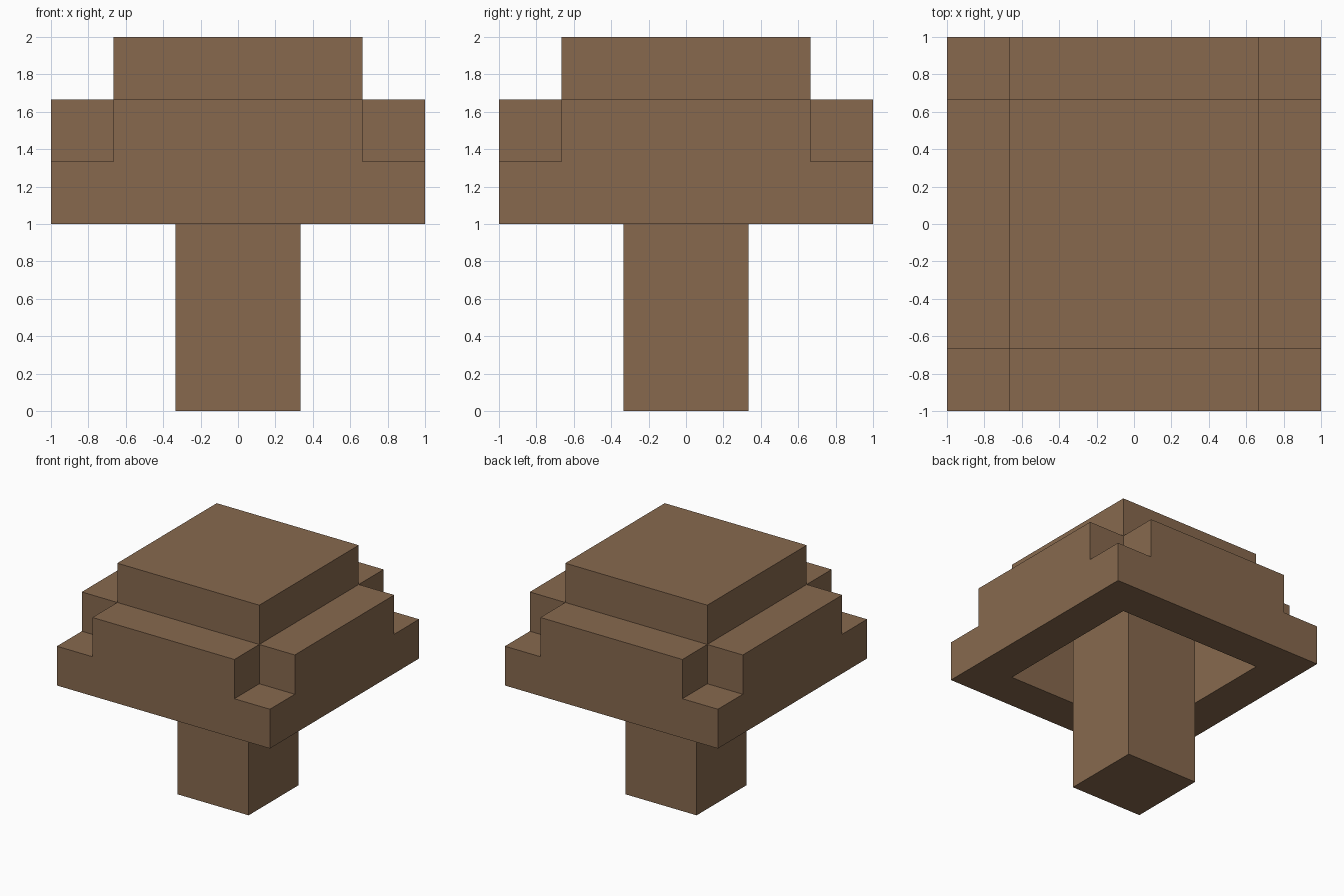
import bpy
import bmesh
from math import radians
from mathutils import Vector

default = bpy.data.objects.get("Cube")
if default:
    bpy.data.objects.remove(default, do_unlink=True)

# Single flat brown
BROWN = (0.242, 0.141, 0.076, 1)
brown = bpy.data.materials.new("brown")
brown.use_nodes = True
brown.diffuse_color = BROWN
brown.node_tree.nodes["Principled BSDF"].inputs["Base Color"].default_value = BROWN

U = 1 / 3                               # block size
SIDE = (-3 * U, -2 * U, 2 * U, 3 * U)   # cuts across the cap
LEVEL = (3 * U, 4 * U, 5 * U, 6 * U)    # cuts up the cap


def finish(name, bm):
    bmesh.ops.remove_doubles(bm, verts=bm.verts, dist=1e-4)
    bmesh.ops.dissolve_limit(bm, angle_limit=radians(1), verts=bm.verts, edges=bm.edges)
    mesh = bpy.data.meshes.new(name)
    bm.to_mesh(mesh)
    bm.free()
    mesh.materials.append(brown)
    obj = bpy.data.objects.new(name, mesh)
    bpy.context.collection.objects.link(obj)
    return obj


def filled(i, j, k):
    """Stepped hollow cap: full rim, then rim without corners, then crown."""
    if not all(0 <= n <= 2 for n in (i, j, k)):
        return False
    off_centre = (i != 1) + (j != 1)
    return off_centre >= 1 if k == 0 else off_centre == 1 if k == 1 else off_centre == 0


def add_face(bm, cell, axis, step):
    """One exposed side of a cell, wound to face outwards."""
    cuts = (SIDE, SIDE, LEVEL)
    u, v = (axis + 1) % 3, (axis + 2) % 3
    corners = []
    for du, dv in ((0, 0), (1, 0), (1, 1), (0, 1)):
        p = Vector()
        p[axis] = cuts[axis][cell[axis] + (step > 0)]
        p[u] = cuts[u][cell[u] + du]
        p[v] = cuts[v][cell[v] + dv]
        corners.append(bm.verts.new(p))
    bm.faces.new(corners if step > 0 else corners[::-1])


# Cap
bm = bmesh.new()
for i in range(3):
    for j in range(3):
        for k in range(3):
            if not filled(i, j, k):
                continue
            for axis in range(3):
                for step in (-1, 1):
                    near = [i, j, k]
                    near[axis] += step
                    if not filled(*near):
                        add_face(bm, (i, j, k), axis, step)
finish("mushroom_cap", bm)

# Stem, rising inside the cap to the underside of the crown
bm = bmesh.new()
bmesh.ops.create_cube(bm, size=1)
bmesh.ops.scale(bm, vec=(2 * U, 2 * U, 5 * U), verts=bm.verts)
bmesh.ops.translate(bm, vec=(0, 0, 2.5 * U), verts=bm.verts)
finish("mushroom_stem", bm)
